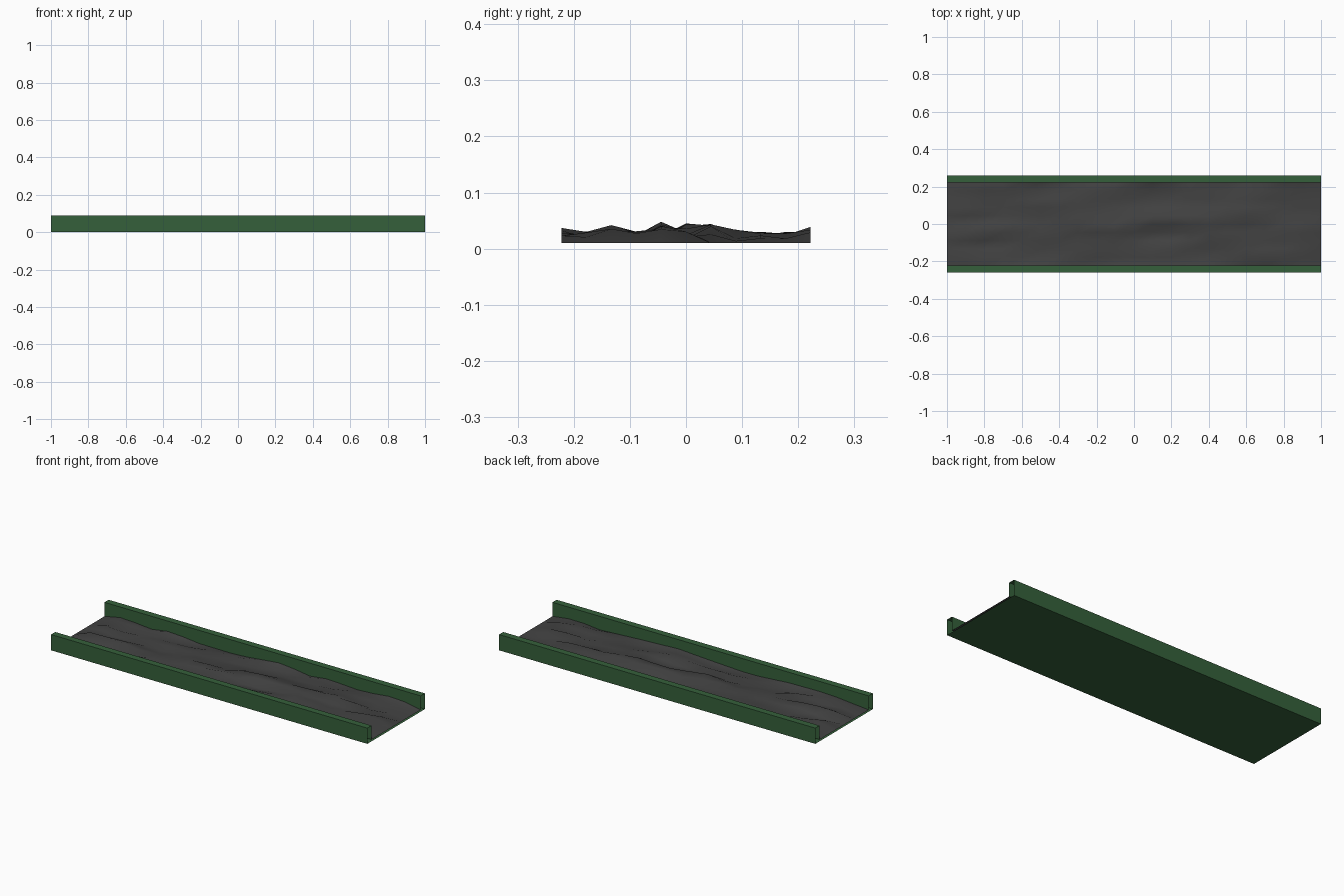
import bpy, bmesh, math, random

if "Cube" in bpy.data.objects:
    bpy.data.objects.remove(bpy.data.objects["Cube"])

random.seed(4)


def material(name, rgb):
    m = bpy.data.materials.new(name)
    m.diffuse_color = (*rgb, 1)
    m.use_nodes = True
    m.node_tree.nodes["Principled BSDF"].inputs["Base Color"].default_value = m.diffuse_color
    return m


GREEN = material("dark green", (0.036, 0.118, 0.043))
GREY = material("charcoal grey", (0.055, 0.055, 0.055))


def make(name, bm, mat):
    me = bpy.data.meshes.new(name)
    bm.to_mesh(me)
    bm.free()
    me.materials.append(mat)
    ob = bpy.data.objects.new(name, me)
    bpy.context.collection.objects.link(ob)
    return ob


W, INNER, TOP, BED = 0.26, 0.222, 0.09, 0.01

# Trough: open-ended hollow channel, profile swept along x
profile = [(-INNER, BED), (-INNER, TOP), (-W, TOP), (-W, 0),
           (W, 0), (W, TOP), (INNER, TOP), (INNER, BED)]
bm = bmesh.new()
a = [bm.verts.new((-1, y, z)) for y, z in profile]
b = [bm.verts.new((1, y, z)) for y, z in profile]
for i in range(len(profile) - 1):
    bm.faces.new((a[i], b[i], b[i + 1], a[i + 1]))
make("trough", bm, GREEN)

# Rubble bed: uneven sheet, flat at both ends; peak height of each row
peaks = [.037, .031, .042, .031, .048, .045, .044, .034, .030, .030, .042]
# Bumps against the two walls: (x, relative height)
left_wall = [(-1, 0), (-.75, .85), (-.5, .75), (-.25, .1), (.05, .65),
             (.2, 1), (.45, .6), (.7, .1), (.86, .7), (1, 0)]
right_wall = [(-1, 0), (-.87, .8), (-.72, .1), (-.58, .75), (-.4, .15),
              (-.15, .1), (.13, 1), (.29, .15), (.41, .6), (.63, .2), (.85, .9), (1, 0)]


def along(points, x):
    for (x0, h0), (x1, h1) in zip(points, points[1:]):
        if x <= x1:
            return h0 + (h1 - h0) * (x - x0) / (x1 - x0)
    return 0


NX, NY = 20, 10
bm = bmesh.new()
rows = []
for j in range(NY + 1):
    heights = [random.random() for _ in range(NX + 1)]
    heights = [(heights[i - 1] + 2 * heights[i] + heights[(i + 1) % (NX + 1)]) / 4
               for i in range(NX + 1)]
    lo, hi = min(heights), max(heights[1:-1])
    row = []
    for i in range(NX + 1):
        x = -1 + 2 * i / NX
        h = max(0, min(1, (heights[i] - lo) / (hi - lo)))
        if j in (0, NY):
            h = along(left_wall if j == 0 else right_wall, x)
        if i in (0, NX):
            h = 0
        row.append(bm.verts.new((x, -INNER + 2 * INNER * j / NY,
                                 BED + h * (peaks[j] - BED))))
    rows.append(row)
for r0, r1 in zip(rows, rows[1:]):
    for i in range(NX):
        bm.faces.new((r0[i], r0[i + 1], r1[i + 1], r1[i]))
bed = make("rubble_bed", bm, GREY)
for p in bed.data.polygons:
    p.use_smooth = True
